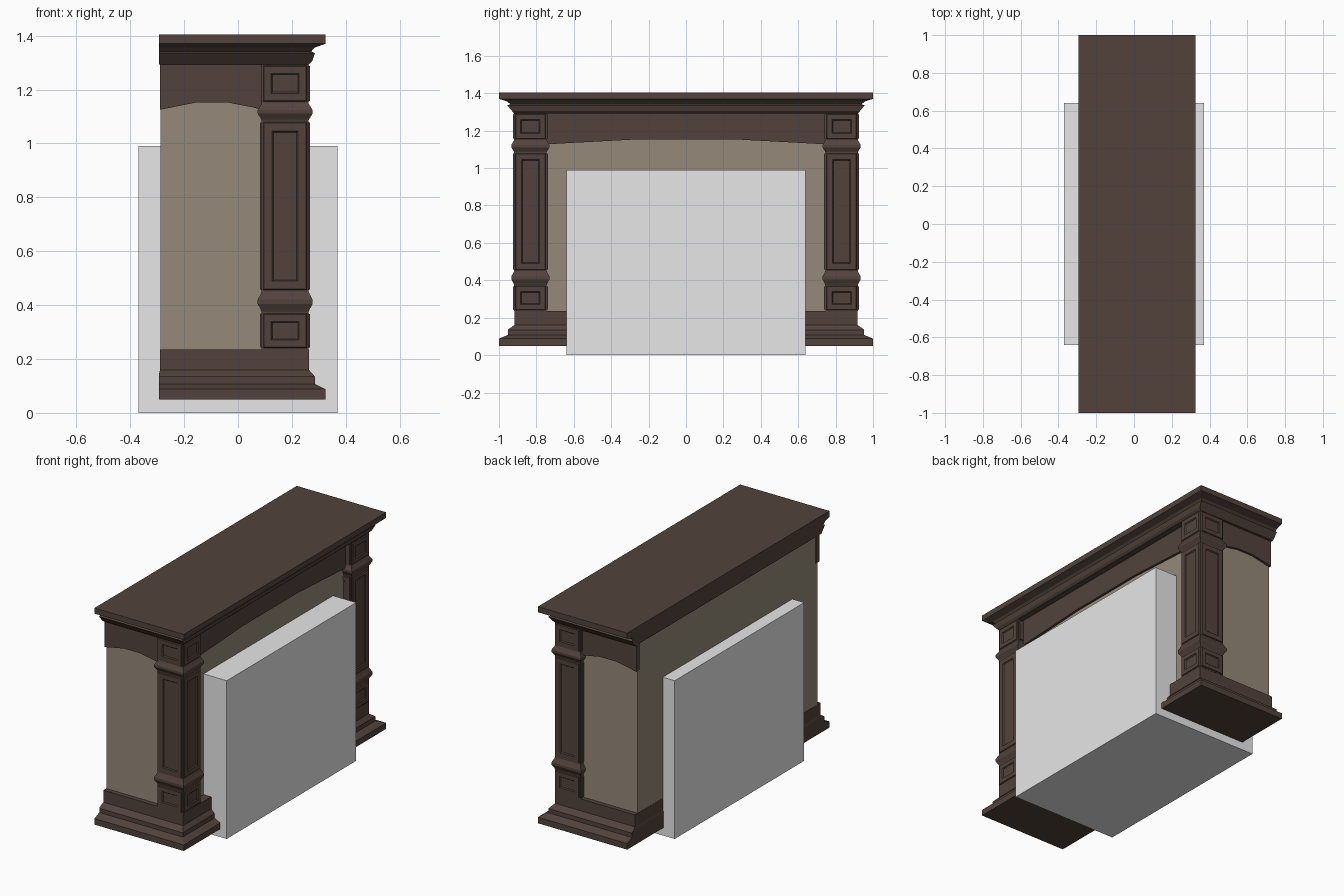
import bpy, bmesh

if "Cube" in bpy.data.objects:
    bpy.data.objects.remove(bpy.data.objects["Cube"], do_unlink=True)


def material(name, rgb):
    m = bpy.data.materials.new(name)
    m.use_nodes = True
    m.diffuse_color = (*rgb, 1)
    m.node_tree.nodes["Principled BSDF"].inputs["Base Color"].default_value = (*rgb, 1)
    return m


WOOD = material("dark wood", (0.085, 0.055, 0.045))
STONE = material("tan stone", (0.30, 0.25, 0.19))
GREY = material("light grey", (0.8, 0.8, 0.8))


def finish(bm, name, mat):
    bmesh.ops.recalc_face_normals(bm, faces=bm.faces)
    mesh = bpy.data.meshes.new(name)
    bm.to_mesh(mesh)
    bm.free()
    mesh.materials.append(mat)
    ob = bpy.data.objects.new(name, mesh)
    bpy.context.collection.objects.link(ob)
    return ob


def loft(rings, bm=None):
    """Stack of rectangles (z, x0, x1, y0, y1), joined and capped."""
    bm = bm or bmesh.new()
    loops = [[bm.verts.new((x, y, z)) for x, y in ((x0, y0), (x1, y0), (x1, y1), (x0, y1))]
             for z, x0, x1, y0, y1 in rings]
    for a, b in zip(loops, loops[1:]):
        for i in range(4):
            j = (i + 1) % 4
            bm.faces.new((a[i], a[j], b[j], b[i]))
    bm.faces.new(loops[0][::-1])
    bm.faces.new(loops[-1])
    return bm


def box(name, mat, x0, x1, y0, y1, z0, z1):
    return finish(loft([(z0, x0, x1, y0, y1), (z1, x0, x1, y0, y1)]), name, mat)


def prism(name, mat, outline, place, near, far):
    """Flat outline given thickness; place(u, z, depth) gives the 3D point."""
    bm = bmesh.new()
    a, b = ([bm.verts.new(place(u, z, d)) for u, z in outline] for d in (near, far))
    bm.faces.new(a)
    bm.faces.new(b[::-1])
    n = len(outline)
    for i in range(n):
        j = (i + 1) % n
        bm.faces.new((a[i], a[j], b[j], b[i]))
    return finish(bm, name, mat)


BACK = -0.293

# Central block and stone surround
box("firebox", GREY, -0.37, 0.37, -0.64, 0.64, 0, 0.99)
box("stone_surround", STONE, -0.288, 0.21, -0.89, 0.89, 0.2, 1.32)

# Mantel shelf with stepped moulding
shelf = [(1.293, 0.262, 0.92), (1.305, 0.275, 0.93), (1.335, 0.285, 0.955),
         (1.342, 0.272, 0.94), (1.356, 0.285, 0.955), (1.37, 0.325, 1), (1.405, 0.325, 1)]
finish(loft([(z, BACK, x, -y, y) for z, x, y in shelf]), "mantel_shelf", WOOD)

# Arched frieze over the front opening
front = [(-0.75, 1.3), (-0.75, 1.127), (-0.27, 1.153), (0.27, 1.153), (0.75, 1.127), (0.75, 1.3)]
prism("front_frieze", WOOD, front, lambda u, z, d: (d, u, z), 0.19, 0.225)

side = [(-0.29, 1.3), (-0.29, 1.125), (-0.155, 1.152), (-0.04, 1.152), (0.06, 1.133),
        (0.1, 1.12), (0.1, 1.3)]
foot = [(0.05, 0.325, 1), (0.088, 0.325, 1), (0.108, 0.285, 0.953), (0.135, 0.285, 0.953),
        (0.145, 0.277, 0.94), (0.16, 0.263, 0.918), (0.235, 0.263, 0.918)]

CX, CY, HALF = 0.175, 0.832, 0.087


def panelled_block(bm, cy, z0, z1, margin):
    """Pillar section with a raised plate and sunk panel on each side."""
    old = set(bm.faces)
    loft([(z, CX - HALF, CX + HALF, cy - HALF, cy + HALF) for z in (z0, z1)], bm)
    new = [f for f in bm.faces if f not in old]
    bmesh.ops.recalc_face_normals(bm, faces=new)
    sides = [f for f in new if abs(f.normal.z) < 0.5]
    for width, depth in ((0.006, 0), (0.003, 0.006), (margin, 0), (0.005, -0.006)):
        bmesh.ops.inset_individual(bm, faces=sides, thickness=width, depth=depth,
                                   use_even_offset=True)


def collar(bm, cy, z, height):
    """Projecting band around the pillar."""
    steps = [(-1, 0), (-0.75, 0.004), (-0.2, 0.015), (0.2, 0.015), (0.75, 0.004), (1, 0)]
    loft([(z + t * height, CX - HALF - e, CX + HALF + e, cy - HALF - e, cy + HALF + e)
          for t, e in steps], bm)


for s, tag in ((-1, "right"), (1, "left")):
    # Arched frieze on the end
    prism("end_frieze_" + tag, WOOD, side, lambda u, z, d: (u, s * d, z), 0.87, 0.905)
    # Moulded foot
    finish(loft([(z, BACK if z < 0.15 else -0.289, x, s * 0.6, s * y) for z, x, y in foot]),
           "foot_" + tag, WOOD)
    # Corner pillar
    bm = bmesh.new()
    cy = s * CY
    panelled_block(bm, cy, 0.235, 0.375, 0.026)
    panelled_block(bm, cy, 0.45, 1.085, 0.03)
    panelled_block(bm, cy, 1.15, 1.295, 0.026)
    collar(bm, cy, 0.4125, 0.0375)
    collar(bm, cy, 1.1175, 0.0325)
    finish(bm, "corner_pillar_" + tag, WOOD)
